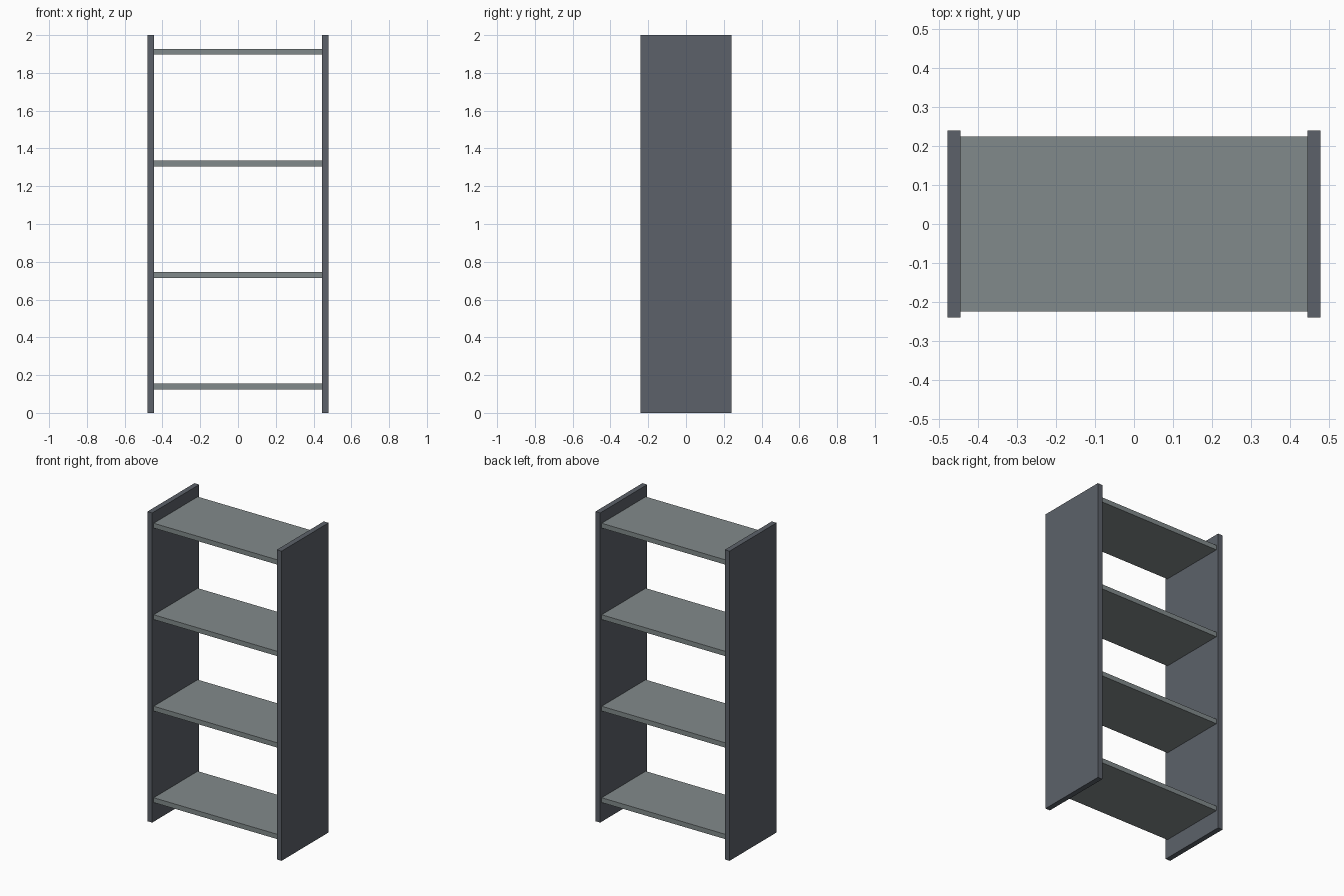
import bpy

default = bpy.data.objects.get("Cube")
if default:
    bpy.data.objects.remove(default, do_unlink=True)


def make_material(name, rgb):
    mat = bpy.data.materials.new(name)
    mat.use_nodes = True
    mat.diffuse_color = (*rgb, 1)
    mat.node_tree.nodes["Principled BSDF"].inputs["Base Color"].default_value = (*rgb, 1)
    return mat


def board(name, size, center, mat):
    bpy.ops.mesh.primitive_cube_add(size=1, location=center)
    obj = bpy.context.object
    obj.name = name
    obj.scale = size
    bpy.ops.object.transform_apply(location=False, rotation=False, scale=True)
    obj.data.materials.append(mat)
    return obj


panel_grey = make_material("dark blue grey", (0.107, 0.121, 0.143))
shelf_grey = make_material("light grey", (0.222, 0.254, 0.258))

HEIGHT = 2.0
HALF_WIDTH = 0.479
PANEL = 0.034
SHELF = 0.031

# Upright side panels
for name, side in (("left_panel", 1), ("right_panel", -1)):
    board(name, (PANEL, 0.48, HEIGHT),
          (side * (HALF_WIDTH - PANEL / 2), 0, HEIGHT / 2), panel_grey)

# Evenly spaced shelves, slightly set back from the panel edges
for i in range(4):
    board(f"shelf_{i + 1}", (2 * (HALF_WIDTH - PANEL), 0.449, SHELF),
          (0, 0, 0.139 + i * 0.591), shelf_grey)
